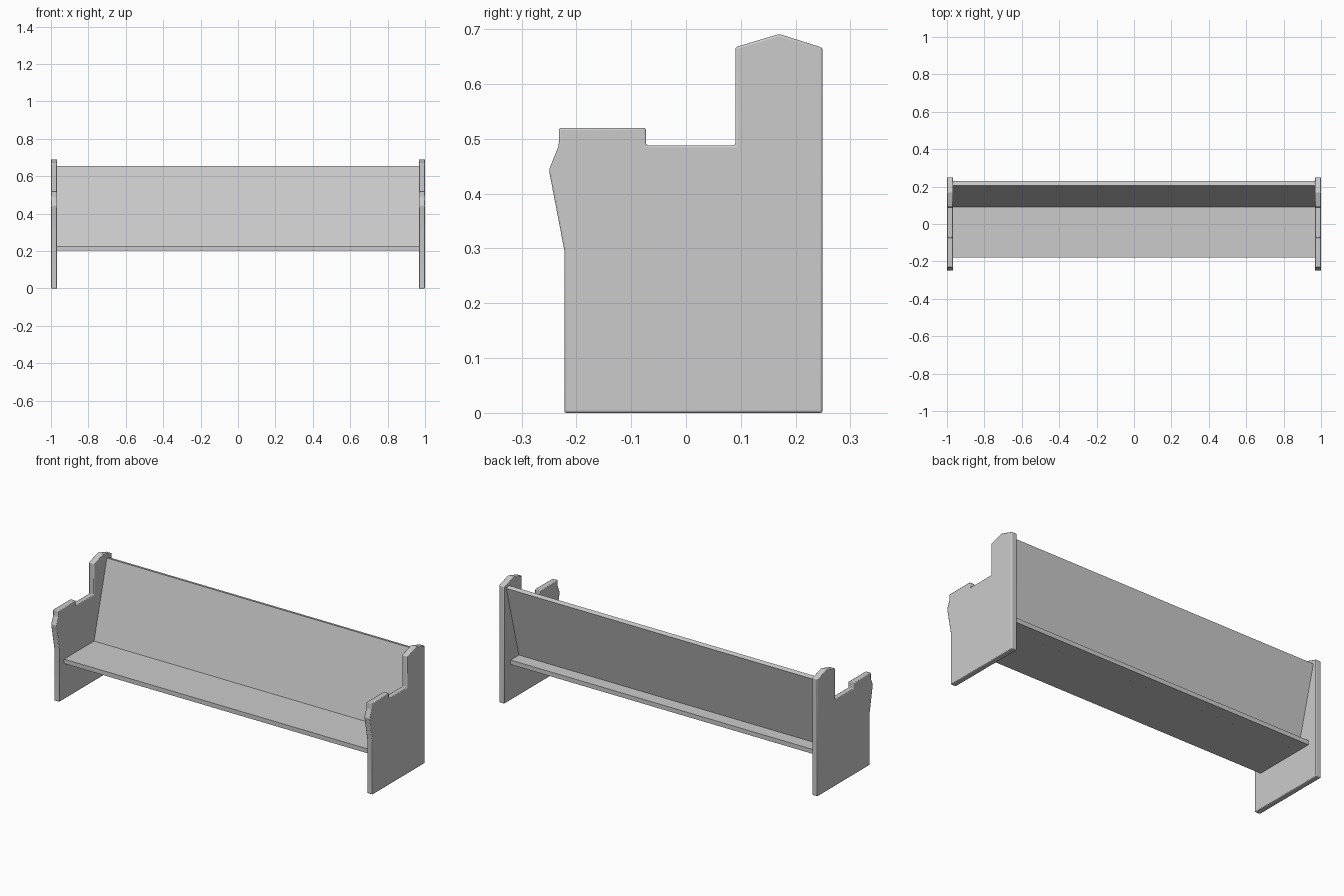
import bpy, bmesh, math

if "Cube" in bpy.data.objects:
    bpy.data.objects.remove(bpy.data.objects["Cube"])

END, THICK = 1.0, 0.033


def extrude_profile(name, points, x0, x1):
    """Extrude a closed (y, z) profile along x."""
    bm = bmesh.new()
    face = bm.faces.new([bm.verts.new((x0, y, z)) for y, z in points])
    ext = bmesh.ops.extrude_face_region(bm, geom=[face])
    verts = [g for g in ext["geom"] if isinstance(g, bmesh.types.BMVert)]
    bmesh.ops.translate(bm, verts=verts, vec=(x1 - x0, 0, 0))
    bmesh.ops.recalc_face_normals(bm, faces=bm.faces)
    mesh = bpy.data.meshes.new(name)
    bm.to_mesh(mesh)
    bm.free()
    obj = bpy.data.objects.new(name, mesh)
    bpy.context.collection.objects.link(obj)
    return obj


# End panels: stepped silhouette with armrest and peaked back post
panel = extrude_profile("end_panels", [
    (-0.222, 0), (0.249, 0), (0.249, 0.666), (0.17, 0.691), (0.09, 0.667),
    (0.09, 0.488), (-0.073, 0.488), (-0.073, 0.52), (-0.232, 0.52),
    (-0.232, 0.488), (-0.25, 0.443), (-0.222, 0.297),
], END - THICK, END)
bevel = panel.modifiers.new("soft_edges", 'BEVEL')
bevel.width = 0.004
bevel.segments = 2
bevel.limit_method = 'ANGLE'
bevel.angle_limit = math.radians(15)
mirror = panel.modifiers.new("other_end", 'MIRROR')
mirror.use_axis = (True, False, False)
bpy.context.view_layer.objects.active = panel
panel.select_set(True)
bpy.ops.object.shade_smooth_by_angle(angle=math.radians(30))

# Seat board
inner = END - THICK + 0.002
extrude_profile("seat", [(-0.178, 0.202), (0.192, 0.202), (0.192, 0.227), (-0.178, 0.227)],
                -inner, inner)

# Reclined backrest board, its foot sunk into the seat
lean = math.atan2(0.115, 0.43)
top_y, top_z, thick, length = 0.205, 0.655, 0.026, 0.462
c, s = math.cos(lean), math.sin(lean)
front_top = (top_y, top_z)
back_top = (top_y + thick * c, top_z - thick * s)
front_foot = (top_y - length * s, top_z - length * c)
back_foot = (front_foot[0] + thick * c, front_foot[1] - thick * s)
extrude_profile("backrest", [front_foot, back_foot, back_top, front_top], -inner, inner)
